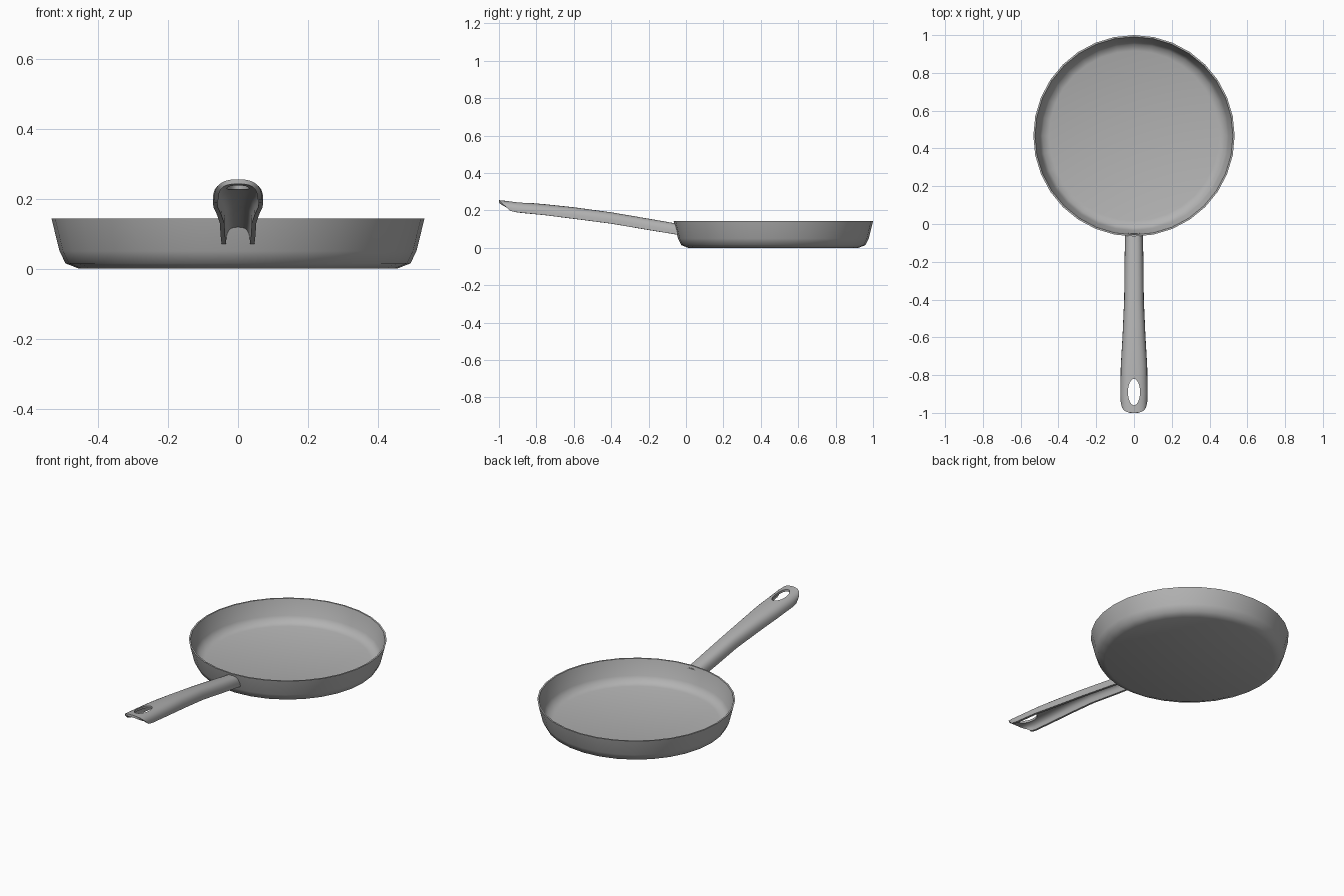
import bpy, bmesh, math
from mathutils import Vector, Matrix

if "Cube" in bpy.data.objects:
    bpy.data.objects.remove(bpy.data.objects["Cube"], do_unlink=True)

SEGMENTS = 32
CENTRE_Y = 0.467

steel = bpy.data.materials.new("grey_metal")
steel.use_nodes = True
steel.diffuse_color = (0.45, 0.45, 0.45, 1)
steel.node_tree.nodes["Principled BSDF"].inputs["Base Color"].default_value = (0.45, 0.45, 0.45, 1)


def make_object(name, bm):
    bmesh.ops.recalc_face_normals(bm, faces=bm.faces)
    mesh = bpy.data.meshes.new(name)
    bm.to_mesh(mesh)
    bm.free()
    mesh.materials.append(steel)
    obj = bpy.data.objects.new(name, mesh)
    bpy.context.collection.objects.link(obj)
    return obj


def activate(obj):
    bpy.ops.object.select_all(action="DESELECT")
    obj.select_set(True)
    bpy.context.view_layer.objects.active = obj


def smooth(obj, degrees):
    activate(obj)
    bpy.ops.object.shade_smooth_by_angle(angle=math.radians(degrees))


# Pan body: thin-walled profile spun round the vertical axis
profile = [(0, 0), (0.455, 0), (0.493, 0.015), (0.51, 0.05), (0.533, 0.143),
           (0.524, 0.143), (0.501, 0.052), (0.485, 0.023), (0.45, 0.012), (0, 0.012)]
bm = bmesh.new()
points = [bm.verts.new((0, CENTRE_Y - r, z)) for r, z in profile]
edges = [bm.edges.new(pair) for pair in zip(points, points[1:])]
bmesh.ops.spin(bm, geom=points + edges, cent=(0, CENTRE_Y, 0), axis=(0, 0, 1),
               angle=math.tau, steps=SEGMENTS, use_merge=True)
bmesh.ops.remove_doubles(bm, verts=bm.verts, dist=0.0005)
pan = make_object("pan_body", bm)
smooth(pan, 60)

# Handle: open-bottomed arch lofted through stations (y, top z, edge z, half width, end slant)
stations = [(-0.05, 0.13, 0.07, 0.047, 0.01), (-0.2, 0.156, 0.096, 0.05, 0),
            (-0.4, 0.19, 0.13, 0.052, 0), (-0.6, 0.217, 0.156, 0.061, 0),
            (-0.75, 0.233, 0.175, 0.07, 0), (-0.9, 0.246, 0.19, 0.072, 0),
            (-0.97, 0.252, 0.195, 0.072, 0.045), (-1.0, 0.255, 0.197, 0.068, 0.06)]
ARCH = 14
bm = bmesh.new()
rows = []
for y, top, edge, half, slant in stations:
    row = []
    for i in range(ARCH + 1):
        a = math.pi * i / ARCH
        c, s = math.cos(a), max(math.sin(a), 0)
        x = -math.copysign(abs(c) ** 0.75, c) * half
        rise = s ** 0.75
        row.append(bm.verts.new((x, y + slant * (1 - rise), edge + (top - edge) * rise)))
    rows.append(row)
for a, b in zip(rows, rows[1:]):
    for i in range(ARCH):
        bm.faces.new((a[i], a[i + 1], b[i + 1], b[i]))
handle = make_object("handle", bm)
# Outward normals point up on the arch
if sum(f.normal.z for f in handle.data.polygons) < 0:
    handle.data.flip_normals()

# Hanging hole: upright oval cutter
bm = bmesh.new()
bmesh.ops.create_cone(bm, cap_ends=True, segments=24, radius1=1, radius2=1, depth=0.4,
                      matrix=Matrix.Translation((0, -0.89, 0.22)) @ Matrix.Diagonal((0.032, 0.07, 1, 1)))
cutter = make_object("hole_cutter", bm)
cutter.hide_render = True

activate(handle)
shell = handle.modifiers.new("shell", "SOLIDIFY")
shell.thickness = 0.013
shell.offset = -1
hole = handle.modifiers.new("hole", "BOOLEAN")
hole.operation = "DIFFERENCE"
hole.solver = "EXACT"
hole.object = cutter
for name in ("shell", "hole"):
    bpy.ops.object.modifier_apply(modifier=name)
bpy.data.objects.remove(cutter, do_unlink=True)
smooth(handle, 45)
